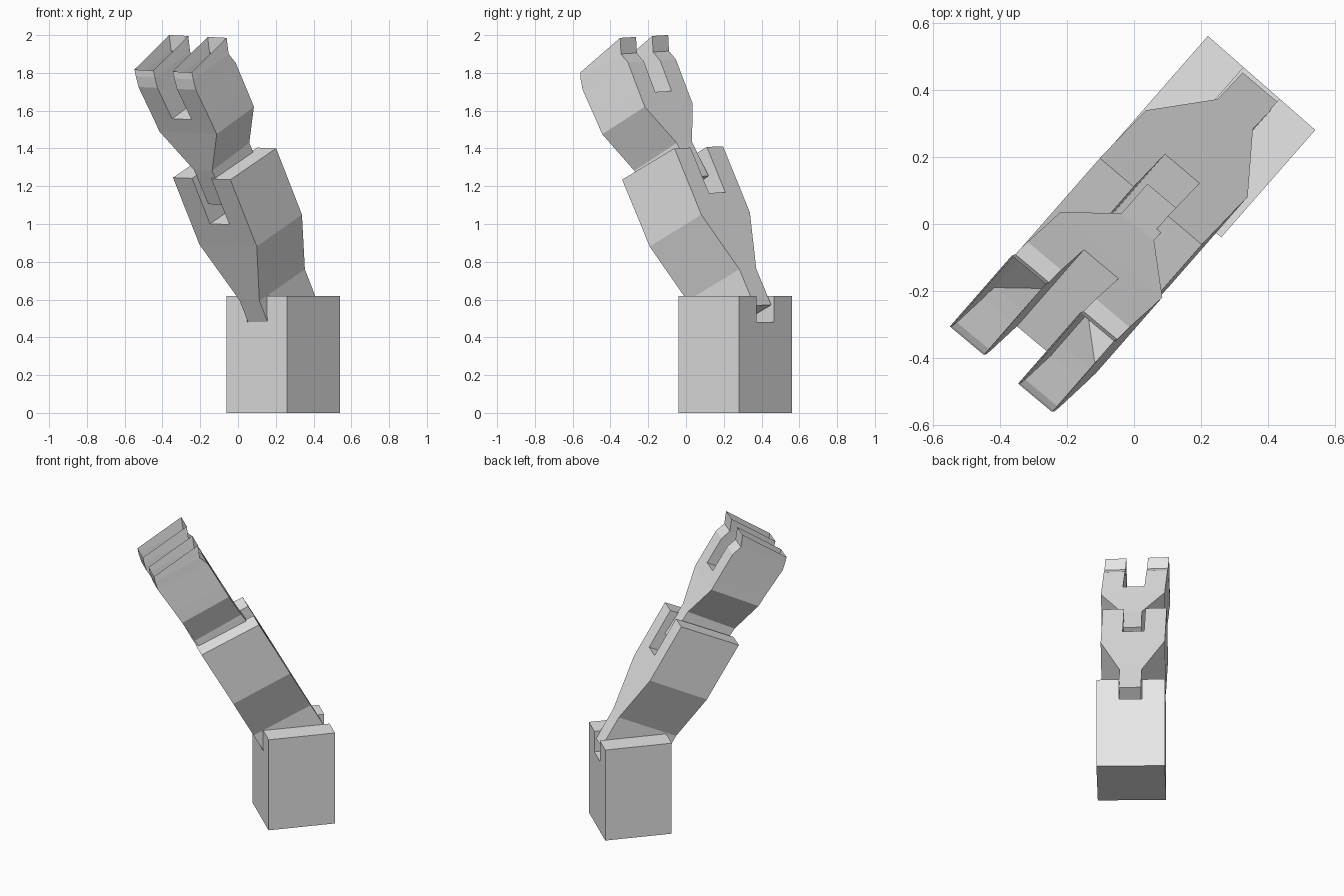
import bpy, bmesh, math
from mathutils import Vector

if "Cube" in bpy.data.objects:
    bpy.data.objects.remove(bpy.data.objects["Cube"])

grey = bpy.data.materials.new("light grey")
grey.diffuse_color = (0.8, 0.8, 0.8, 1)
grey.use_nodes = True
grey.node_tree.nodes["Principled BSDF"].inputs["Base Color"].default_value = grey.diffuse_color

# Arm frame: SIDE runs across the arm, BACK is opposite to the lean
YAW = math.radians(-41.2)
SIDE = Vector((math.cos(YAW), math.sin(YAW), 0))
BACK = Vector((-math.sin(YAW), math.cos(YAW), 0))
ORIGIN = Vector((0.24, 0.26, 0))


def cells_for(kind, half, slot, neck):
    """2D cells (side, 0 = lower level / 1 = upper level) of one band of a part."""
    def quad(a, b):
        return [(a, 0), (b, 0), (b, 1), (a, 1)]
    if kind == "tongue":
        return [quad(-neck, neck)]
    if kind == "taper":
        return [[(-neck, 0), (-slot, 1), (-half, 1)],
                [(-neck, 0), (neck, 0), (slot, 1), (-slot, 1)],
                [(neck, 0), (half, 1), (slot, 1)]]
    prongs = [quad(-half, -slot), quad(slot, half)]
    return prongs if kind == "fork" else prongs + [quad(-slot, slot)]


def build(name, levels, bands, half, slot, neck=0.0, tilt=0.0, open_top=False):
    """levels: (side shift, front (t, z), back (t, z)); bands fill between levels."""
    bm = bmesh.new()
    cache = {}

    def vert(s, lv, face):
        key = (round(s, 4), lv, face)
        if key not in cache:
            shift = levels[lv][0]
            t, z = levels[lv][1 + face]
            p = ORIGIN + SIDE * (s + shift) + BACK * (t + s * 0.5 * tilt)
            p.z = z - s * 0.85 * tilt
            cache[key] = bm.verts.new(p)
        return cache[key]

    edges = {}
    for i, kind in enumerate(bands):
        for cell in cells_for(kind, half, slot, neck):
            pts = [(round(s, 4), i + j) for s, j in cell]
            for face in (0, 1):
                bm.faces.new([vert(s, lv, face) for s, lv in pts])
            for a, b in zip(pts, pts[1:] + pts[:1]):
                k = frozenset((a, b))
                edges[k] = None if k in edges else (a, b)
    # walls joining front and back along every outline edge
    top = len(levels) - 1
    for e in edges.values():
        if e is None or (open_top and e[0][1] == e[1][1] == top):
            continue
        a, b = e
        bm.faces.new([vert(*a, 0), vert(*b, 0), vert(*b, 1), vert(*a, 1)])
    bmesh.ops.recalc_face_normals(bm, faces=bm.faces[:])
    mesh = bpy.data.meshes.new(name)
    bm.to_mesh(mesh)
    bm.free()
    mesh.materials.append(grey)
    ob = bpy.data.objects.new(name, mesh)
    bpy.context.collection.objects.link(ob)
    return ob


# Square base block with a slot across its top
R = 0.2125
build("base", [(0, (-R, z), (R, z)) for z in (0, 0.48, 0.62)],
      ["full", "fork"], half=R, slot=0.071)

# Lower link: tongue, flare, body and closed fork
build("lower_link", [
    (0.006, (-0.166, 0.403), (0.200, 0.570)),
    (0.002, (-0.275, 0.595), (0.091, 0.762)),
    (-0.007, (-0.436, 0.886), (-0.073, 1.055)),
    (-0.010, (-0.500, 0.999), (-0.135, 1.166)),
    (-0.016, (-0.638, 1.240), (-0.270, 1.406)),
], ["tongue", "taper", "full", "fork"], half=0.199, slot=0.067, neck=0.069, tilt=0.032)

# Upper link: same layout, with bent hollow prongs open at the tips
build("upper_link", [
    (0.005, (-0.535, 1.103), (-0.236, 1.252)),
    (0.005, (-0.651, 1.284), (-0.353, 1.432)),
    (0.000, (-0.766, 1.483), (-0.467, 1.628)),
    (-0.004, (-0.811, 1.555), (-0.508, 1.702)),
    (-0.015, (-0.917, 1.718), (-0.598, 1.863)),
    (-0.018, (-0.934, 1.773), (-0.650, 1.908)),
    (-0.023, (-0.940, 1.810), (-0.660, 1.993)),
], ["tongue", "taper", "full", "fork", "fork", "fork"],
    half=0.198, slot=0.067, neck=0.063, tilt=0.045, open_top=True)
